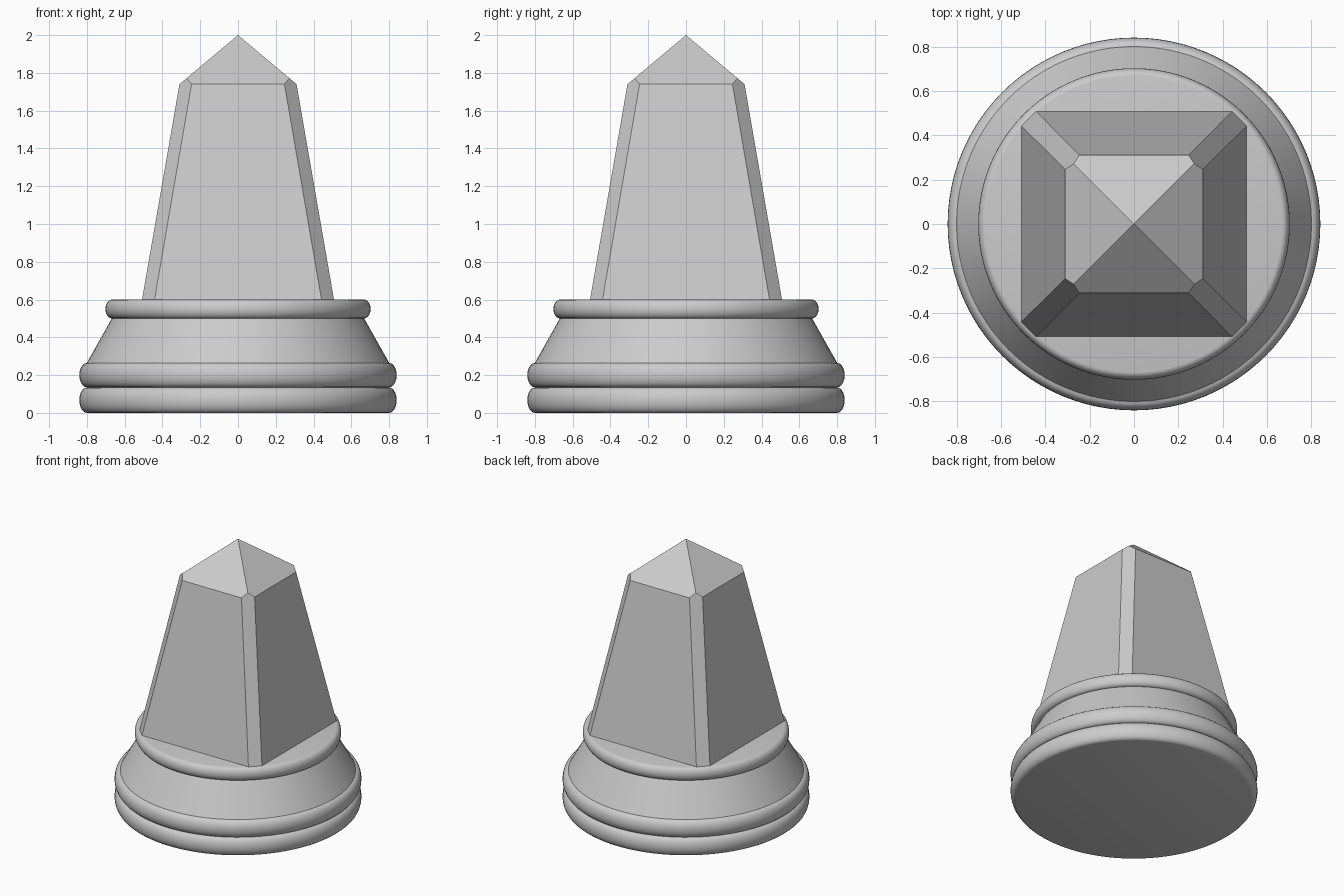
import bpy, bmesh, math
from mathutils import Matrix

if "Cube" in bpy.data.objects:
    bpy.data.objects.remove(bpy.data.objects["Cube"])

SEG = 96


def arc(r, z0, z1, bulge, n=10):
    """Half-round moulding from z0 to z1, bulging out from radius r."""
    zc, h = (z0 + z1) / 2, (z1 - z0) / 2
    return [(r + bulge * math.cos(t), zc + h * math.sin(t))
            for t in (-math.pi / 2 + math.pi * i / n for i in range(n + 1))]


def finish(name, bm):
    bmesh.ops.remove_doubles(bm, verts=bm.verts, dist=1e-4)
    bmesh.ops.recalc_face_normals(bm, faces=bm.faces)
    mesh = bpy.data.meshes.new(name)
    bm.to_mesh(mesh)
    bm.free()
    obj = bpy.data.objects.new(name, mesh)
    bpy.context.collection.objects.link(obj)
    return obj


# Round pedestal: two stacked rolls, sloping neck, top roll
profile = ([(0, 0)] + arc(0.80, 0, 0.135, 0.04) + arc(0.80, 0.135, 0.265, 0.04)
           + arc(0.668, 0.50, 0.60, 0.034) + [(0, 0.60)])
bm = bmesh.new()
verts = [bm.verts.new((r, 0, z)) for r, z in profile]
edges = [bm.edges.new(p) for p in zip(verts, verts[1:])]
bmesh.ops.spin(bm, geom=verts + edges, axis=(0, 0, 1), cent=(0, 0, 0),
               angle=2 * math.pi, steps=SEG, use_merge=True)
base = finish("pedestal", bm)
bpy.context.view_layer.objects.active = base
base.select_set(True)
bpy.ops.object.shade_smooth_by_angle(angle=math.radians(35))
base.select_set(False)

# Tapered shaft with bevelled corners and pyramid tip, one quarter turned four times
zb, zt, apex = 0.60, 1.74, 2.0
wb, cb, wt, ct = 0.508, 0.442, 0.31, 0.246
a = 0.272
za = apex - (apex - zt) * a / wt
side = [(-cb, -wb, zb), (cb, -wb, zb), (ct, -wt, zt), (-ct, -wt, zt)]
bevel = [(cb, -wb, zb), (wb, -cb, zb), (wt, -ct, zt), (a, -a, za), (ct, -wt, zt)]
tip = [(-ct, -wt, zt), (ct, -wt, zt), (a, -a, za), (0, 0, apex), (-a, -a, za)]
bm = bmesh.new()
for i in range(4):
    turn = Matrix.Rotation(i * math.pi / 2, 3, 'Z')
    for face in (side, bevel, tip):
        bm.faces.new([bm.verts.new(turn @ bm.verts.new(p).co) for p in face])
bmesh.ops.delete(bm, geom=[v for v in bm.verts if not v.link_faces], context='VERTS')
finish("shaft", bm)
